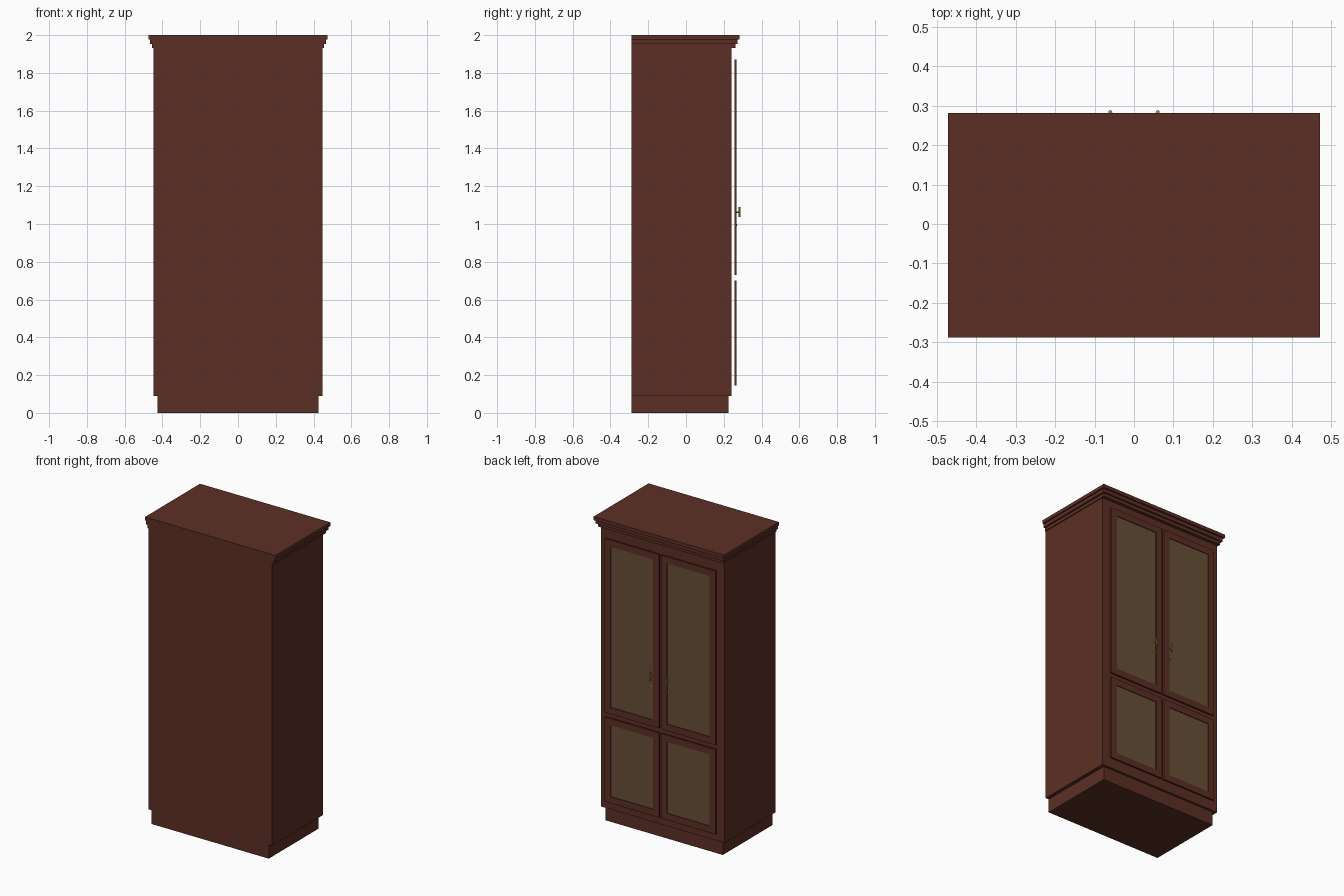
import bpy, bmesh
from mathutils import Matrix, Vector

if "Cube" in bpy.data.objects:
    bpy.data.objects.remove(bpy.data.objects["Cube"])


def material(name, color):
    m = bpy.data.materials.new(name)
    m.diffuse_color = (*color, 1)
    m.use_nodes = True
    m.node_tree.nodes["Principled BSDF"].inputs["Base Color"].default_value = m.diffuse_color
    return m


wood = material("dark_wood", (0.107, 0.028, 0.018))
cane = material("door_panel", (0.135, 0.078, 0.04))
brass = material("brass", (0.42, 0.30, 0.06))


def finish(bm, name, mat):
    bmesh.ops.recalc_face_normals(bm, faces=bm.faces)
    me = bpy.data.meshes.new(name)
    bm.to_mesh(me)
    bm.free()
    me.materials.append(mat)
    ob = bpy.data.objects.new(name, me)
    bpy.context.collection.objects.link(ob)
    return ob


def add_box(bm, x0, x1, y0, y1, z0, z1):
    mat = Matrix.Translation(((x0 + x1) / 2, (y0 + y1) / 2, (z0 + z1) / 2)) \
        @ Matrix.Diagonal((abs(x1 - x0), y1 - y0, z1 - z0, 1))
    bmesh.ops.create_cube(bm, size=1, matrix=mat)


def box(name, mat, *b):
    bm = bmesh.new()
    add_box(bm, *b)
    return finish(bm, name, mat)


def add_rod(bm, a, b, r, n=12):
    a, b = Vector(a), Vector(b)
    d = b - a
    mat = Matrix.Translation((a + b) / 2) @ d.to_track_quat('Z', 'Y').to_matrix().to_4x4()
    bmesh.ops.create_cone(bm, cap_ends=True, segments=n, radius1=r, radius2=r,
                          depth=d.length, matrix=mat)


# carcass and plinth
BACK = -0.288
box("plinth", wood, -0.425, 0.425, BACK, 0.225, 0, 0.09)
box("carcass", wood, -0.448, 0.448, BACK, 0.24, 0.09, 1.932)

# stepped cornice
for i, (x, y, z0, z1) in enumerate([(0.454, 0.261, 1.932, 1.953),
                                    (0.465, 0.272, 1.953, 1.977),
                                    (0.473, 0.282, 1.977, 2.0)]):
    box(f"cornice_step_{i + 1}", wood, -x, x, BACK, y, z0, z1)

# framed doors, standing just proud of the carcass
Y0, Y1, STILE = 0.257, 0.268, 0.043
for side, s in (("left", -1), ("right", 1)):
    for level, z0, z1 in (("lower", 0.145, 0.70), ("upper", 0.73, 1.87)):
        a, b = 0.008, 0.402
        bm = bmesh.new()
        for xa, xb in ((a, a + STILE), (b - STILE, b)):
            add_box(bm, s * xa, s * xb, Y0, Y1, z0, z1)
        for za, zb in ((z0, z0 + STILE), (z1 - STILE, z1)):
            add_box(bm, s * (a + STILE), s * (b - STILE), Y0, Y1, za, zb)
        finish(bm, f"{level}_door_frame_{side}", wood)
        box(f"{level}_door_panel_{side}", cane, s * (a + STILE), s * (b - STILE),
            Y0 + 0.002, Y1 - 0.005, z0 + STILE, z1 - STILE)

    # bar handle on a short post, keyhole plate below
    bm = bmesh.new()
    x = s * 0.06
    add_rod(bm, (x, 0.26, 1.063), (x, 0.284, 1.063), 0.004)
    add_rod(bm, (x, 0.284, 1.036), (x, 0.284, 1.09), 0.005)
    add_rod(bm, (x, 0.26, 0.995), (x, 0.269, 0.995), 0.006)
    h = finish(bm, f"handle_{side}", brass)
    bpy.ops.object.select_all(action='DESELECT')
    h.select_set(True)
    bpy.context.view_layer.objects.active = h
    bpy.ops.object.shade_smooth_by_angle()
